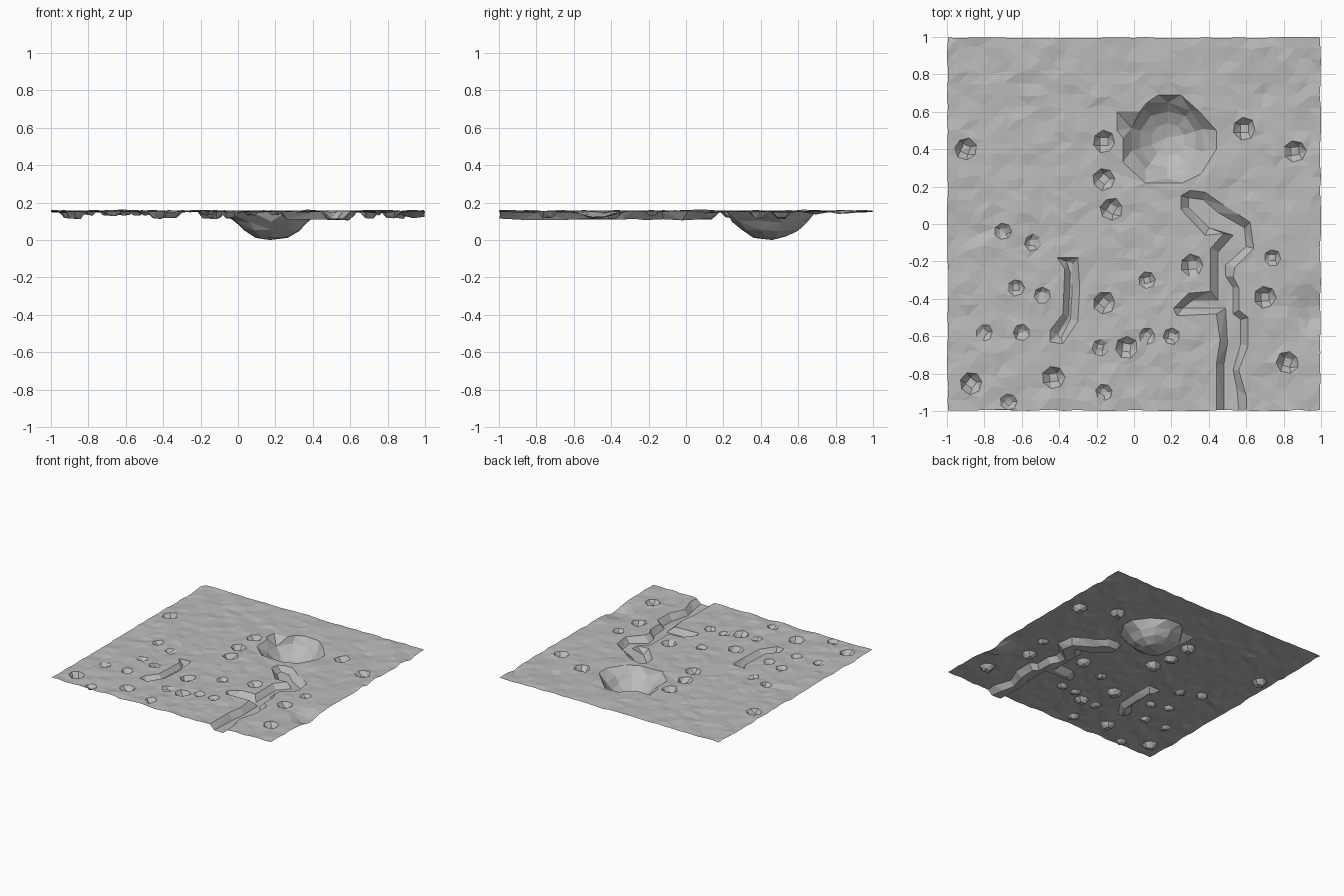
import bpy, bmesh, math, random
from mathutils import Vector, noise
from mathutils.geometry import delaunay_2d_cdt, intersect_point_line

random.seed(4)
cube = bpy.data.objects.get("Cube")
if cube:
    bpy.data.objects.remove(cube)

points, depths, edges, rims = [], [], [], []

# Broad shallow hollows: x, y, radius, depth
HOLLOWS = [(.95, -.48, .1, .04), (.7, .7, .07, .014), (.97, .82, .05, .015),
           (-.33, .68, .05, .008), (-.9, -.06, .07, .012), (.72, -.85, .07, .01)]


def ground(x, y):
    """Height of the uneven plain."""
    z = .158 + .008 * noise.noise(Vector((x * 7, y * 9, 2))) + random.uniform(-.004, .004)
    for hx, hy, r, d in HOLLOWS:
        z -= d * math.exp(-((x - hx) ** 2 + (y - hy) ** 2) / (r * r))
    return min(z, .168)


def add_loop(loop, depth, closed=True):
    """Add a constrained outline at a depth below the plain."""
    start = len(points)
    for p in loop:
        points.append(Vector(p))
        depths.append(depth)
    n = len(loop)
    edges.extend((start + i, start + (i + 1) % n) for i in range(n))


def ring(cx, cy, r, sides, turn=0, wobble=0):
    return [(cx + r * random.uniform(1 - wobble, 1 + wobble) * math.cos(turn + a),
             cy + r * random.uniform(1 - wobble, 1 + wobble) * math.sin(turn + a))
            for a in (math.tau * i / sides for i in range(sides))]


def add_rim(loop):
    rims.append([Vector(p) for p in loop])
    add_loop(loop, 0)


def blocked(p):
    """True where a plain vertex would fall inside or too near a rim."""
    for rim in rims:
        inside = False
        for a, b in zip(rim, rim[1:] + rim[:1]):
            q, t = intersect_point_line(p, a, b)
            q = a.lerp(b, min(max(t, 0), 1))
            if (q.to_2d() - p).length < .022:
                return True
            if (a.y > p.y) != (b.y > p.y) and p.x < a.x + (b.x - a.x) * (p.y - a.y) / (b.y - a.y):
                inside = not inside
        if inside:
            return True
    return False


# Large crater: irregular rim and a rounded bowl
add_rim([(.13, .69), (.25, .69), (.35, .6), (.44, .5), (.44, .4), (.36, .27), (.26, .22),
         (.06, .22), (-.06, .33), (-.06, .46), (-.09, .5), (-.09, .6), (.03, .6), (.07, .65)])
for radius, depth in ((.2, .055), (.155, .1), (.09, .138)):
    add_loop(ring(.18, .45, radius, 10, .3, .03), depth)
points.append(Vector((.17, .46)))
depths.append(.154)

# Winding channel, open at the front edge
add_rim([(.25, .08), (.38, -.06), (.48, -.05), (.41, -.13), (.41, -.36), (.29, -.37),
         (.21, -.45), (.23, -.49), (.44, -.48), (.46, -.62), (.44, -.75), (.44, -1),
         (.6, -1), (.6, -.92), (.56, -.78), (.61, -.65), (.61, -.5), (.56, -.46),
         (.56, -.34), (.53, -.28), (.54, -.23), (.64, -.13), (.62, .01), (.56, .05),
         (.48, .1), (.38, .17), (.3, .18), (.25, .15)])
add_loop([(.29, .09), (.4, -.02), (.53, -.06), (.45, -.15), (.45, -.41), (.31, -.41),
          (.26, -.45), (.49, -.45), (.5, -.64), (.48, -.75), (.48, -1),
          (.56, -1), (.55, -.88), (.53, -.78), (.57, -.64), (.57, -.51), (.53, -.48),
          (.53, -.34), (.49, -.28), (.49, -.22), (.6, -.12), (.59, -.02),
          (.45, .06), (.37, .13), (.29, .14)], .043)

# Short trench
add_rim([(-.41, -.18), (-.3, -.18), (-.29, -.34), (-.3, -.52), (-.38, -.64), (-.45, -.63),
         (-.45, -.57), (-.38, -.48), (-.37, -.24)])
add_loop([(-.36, -.2), (-.33, -.21), (-.33, -.35), (-.34, -.51), (-.39, -.61), (-.41, -.59),
          (-.35, -.5), (-.34, -.26)], .034)

# Small craters
PITS = [(-.9, .4), (-.16, .44), (-.16, .24), (-.12, .08), (.59, .51), (.86, .39), (.31, -.22),
        (.7, -.39), (.82, -.74), (-.87, -.85), (-.43, -.82), (-.04, -.66), (-.16, -.42)]
DENTS = [(.07, -.3), (-.63, -.34), (-.7, -.04), (-.54, -.1), (-.49, -.38), (-.6, -.58),
         (-.8, -.58), (-.67, -.95), (-.16, -.9), (.07, -.6), (.2, -.6), (-.18, -.66), (.74, -.18)]
for spots, radius, floor in ((PITS, .06, .036), (DENTS, .045, .02)):
    for x, y in spots:
        turn = random.random()
        add_rim(ring(x, y, radius, 7, turn, .06))
        add_loop(ring(x, y, radius * .5, 4, turn), floor)

# Plain: staggered grid around the rims
CELLS = 32
step = 2 / CELLS
for i in range(CELLS + 1):
    for j in range(CELLS + 1):
        p = Vector((i * step - 1, j * step - 1))
        if 0 < i < CELLS and 0 < j < CELLS:
            p += Vector((random.uniform(-.014, .014), random.uniform(-.014, .014)))
        if not blocked(p):
            points.append(p)
            depths.append(0)

verts, _, faces, origin, _, _ = delaunay_2d_cdt(points, edges, [], 0, 1e-5)

# Terrain sheet
bm = bmesh.new()
made = []
for v, src in zip(verts, origin):
    depth = max((depths[k] for k in src), default=0)
    z = ground(v.x, v.y) - depth
    x, y = v.x, v.y
    if abs(x) > .999:
        x *= random.uniform(.992, 1)
    if abs(y) > .999:
        y *= random.uniform(.992, 1)
    made.append(bm.verts.new((x, y, z)))
for f in faces:
    a, b, c = (verts[k] for k in f)
    if abs((b - a).cross(c - a)) > 1e-7:
        bm.faces.new([made[k] for k in f])
bmesh.ops.recalc_face_normals(bm, faces=bm.faces)
if sum(f.normal.z for f in bm.faces) < 0:
    bmesh.ops.reverse_faces(bm, faces=bm.faces)
low = min(v.co.z for v in bm.verts)
bmesh.ops.translate(bm, verts=bm.verts, vec=(0, 0, -low))

mesh = bpy.data.meshes.new("cratered_ground")
bm.to_mesh(mesh)
bm.free()
terrain = bpy.data.objects.new("cratered_ground", mesh)
bpy.context.collection.objects.link(terrain)

# Stone colour
stone = bpy.data.materials.new("grey_stone")
stone.use_nodes = True
grey = (.5, .5, .5, 1)
stone.diffuse_color = grey
stone.node_tree.nodes["Principled BSDF"].inputs["Base Color"].default_value = grey
mesh.materials.append(stone)
